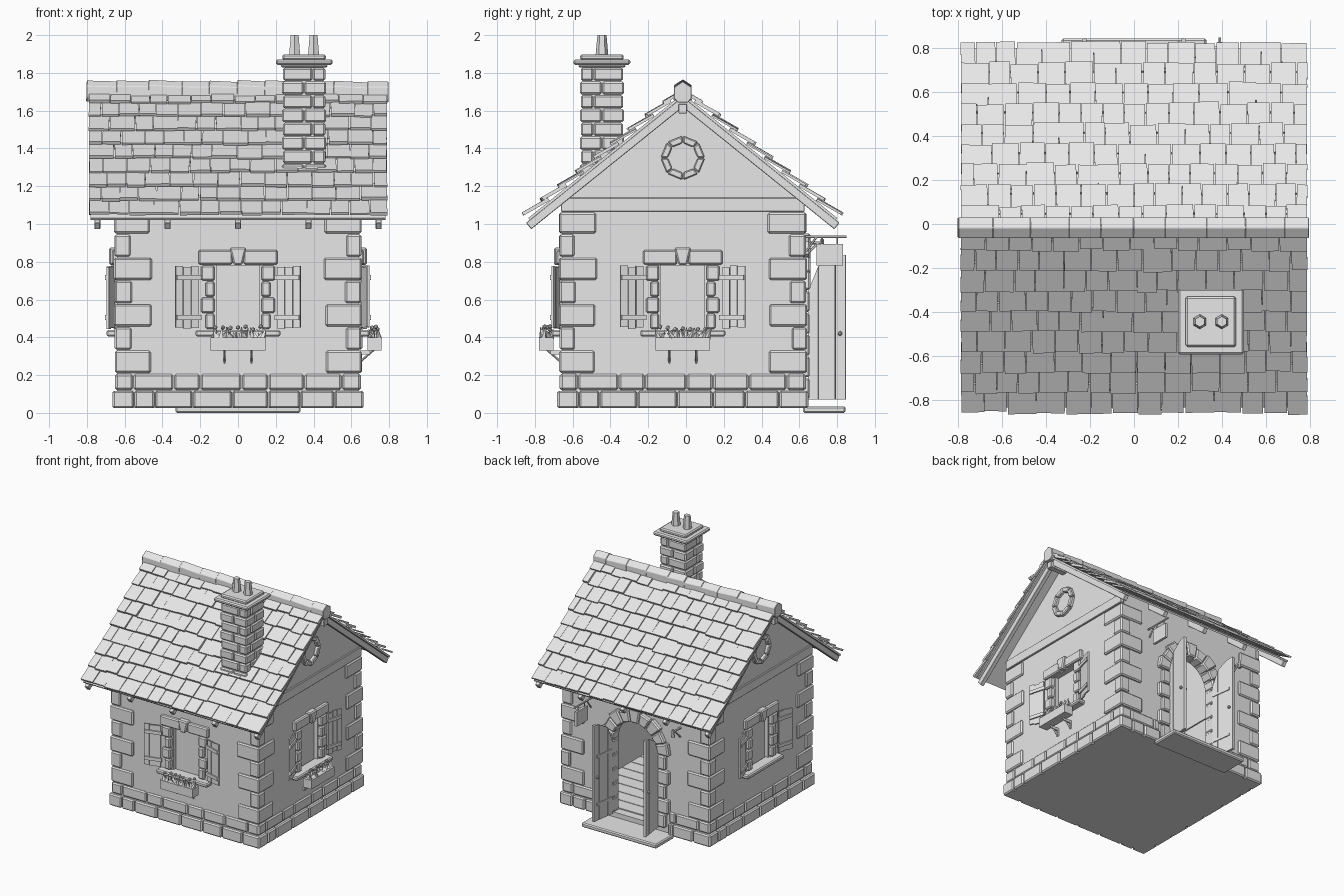
import bpy, bmesh, math, random
from mathutils import Matrix, Vector

if "Cube" in bpy.data.objects:
    bpy.data.objects.remove(bpy.data.objects["Cube"])

random.seed(4)
YC = -0.017                      # centre of the house in y
W = 0.64                         # half width of the walls
SL = math.atan(0.805)            # roof slope
T, R = Matrix.Translation, Matrix.Rotation
rnd = random.uniform

mat = bpy.data.materials.new("pale_grey")
mat.diffuse_color = (0.8, 0.8, 0.8, 1)
mat.use_nodes = True
mat.node_tree.nodes["Principled BSDF"].inputs["Base Color"].default_value = mat.diffuse_color

# wall frames: local -y points out of the wall (0 front, 1 right, 2 back, 3 left)
F = [T((0, YC, 0)) @ R(k * math.pi / 2, 4, 'Z') for k in range(4)]


def box(bm, x0, x1, y0, y1, z0, z1, M=Matrix()):
    S = Matrix.Diagonal((abs(x1 - x0), abs(y1 - y0), abs(z1 - z0), 1))
    bmesh.ops.create_cube(bm, size=1, matrix=M @ T(((x0 + x1) / 2, (y0 + y1) / 2, (z0 + z1) / 2)) @ S)


def prism(bm, pts, y0, y1, M=Matrix()):
    """Outline in local x/z, extruded along local y."""
    a = [bm.verts.new(M @ Vector((x, y0, z))) for x, z in pts]
    b = [bm.verts.new(M @ Vector((x, y1, z))) for x, z in pts]
    bm.faces.new(a)
    bm.faces.new(b[::-1])
    for i in range(len(pts)):
        j = (i + 1) % len(pts)
        bm.faces.new((a[j], a[i], b[i], b[j]))


def rod(bm, p, q, r, M=Matrix(), r2=None, n=6):
    p, q = Vector(p), Vector(q)
    rot = (q - p).to_track_quat('Z', 'Y').to_matrix().to_4x4()
    bmesh.ops.create_cone(bm, cap_ends=True, segments=n, radius1=r, radius2=r if r2 is None else r2,
                          depth=(q - p).length, matrix=M @ T((p + q) / 2) @ rot)


def make(name, bm, bevel=0):
    bmesh.ops.recalc_face_normals(bm, faces=bm.faces)
    me = bpy.data.meshes.new(name)
    bm.to_mesh(me)
    bm.free()
    me.materials.append(mat)
    ob = bpy.data.objects.new(name, me)
    bpy.context.collection.objects.link(ob)
    if bevel:
        m = ob.modifiers.new("bevel", 'BEVEL')
        m.width, m.segments = bevel, 1
    return ob


def wedge(a0, a1, r0, r1, cz):
    return [(r * math.cos(a), cz + r * math.sin(a)) for r, a in ((r0, a0), (r1, a0), (r1, a1), (r0, a1))]


# hollow walls with gables, door arch and window openings
def house_outline(t, z0):
    return [(-W + t, z0), (W - t, z0), (W - t, 1.16 - t), (0, 1.675 - 1.6 * t), (t - W, 1.16 - t)]

bm = bmesh.new(); prism(bm, house_outline(0, 0.025), -W, W, F[1])
walls = make("walls", bm)
bm = bmesh.new(); prism(bm, house_outline(0.06, 0.07), -W + 0.06, W - 0.06, F[1])
room = make("room_cutter", bm)
bm = bmesh.new()
for k in (0, 1, 3):
    box(bm, -0.13, 0.13, -0.72, -0.5, 0.43, 0.78, F[k])
arch = [(0.2 * math.cos(i * math.pi / 10), 0.65 + 0.2 * math.sin(i * math.pi / 10)) for i in range(11)]
prism(bm, [(-0.2, 0.07), (0.2, 0.07)] + arch, -0.75, -0.5, F[2])
holes = make("openings_cutter", bm)
for c in (room, holes):
    m = walls.modifiers.new("cut", 'BOOLEAN')
    m.object, m.operation, m.solver = c, 'DIFFERENCE', 'EXACT'
    c.hide_render = True
    c.hide_set(True)

# floor planks and doorstep
bm = bmesh.new()
for i in range(10):
    y = YC - 0.58 + i * 0.116
    box(bm, -0.58, 0.58, y, y + 0.11, 0.065, 0.078)
make("floor_planks", bm)
bm = bmesh.new(); box(bm, -0.33, 0.33, 0.62, 0.845, 0, 0.035)
make("doorstep", bm, 0.008)

# base stones in two courses
bm = bmesh.new()
courses = (([-.665, -.55, -.44, -.24, -.03, .16, .33, .51, .665], .025, .117, .665),
           ([-.65, -.555, -.34, -.2, .02, .16, .35, .55, .65], .122, .205, .652))
for k in range(4):
    for cuts, z0, z1, d in courses:
        for a, b in zip(cuts, cuts[1:]):
            if k == 2:
                if a < -0.29: b = min(b, -0.29)
                elif b > 0.29: a = max(a, 0.29)
                else: continue
            box(bm, a + .003, b - .003, -d, -0.6, z0, z1, F[k])
make("base_stones", bm, 0.009)

# corner stones, long and short in turn
bm = bmesh.new()
for i in range(7):
    z0 = 0.212 + i * 0.123
    for sx in (-1, 1):
        for sy in (-1, 1):
            w = (0.195 if i % 2 == 0 else 0.085) + rnd(-.008, .008)
            d = 0.655 + rnd(-.004, .004)
            z1 = min(z0 + 0.117, 1.06)
            box(bm, sx * (d - w), sx * d, sy * 0.6, sy * d, z0, z1, F[0])
            box(bm, sx * 0.6, sx * d, sy * (d - w), sy * d, z0, z1, F[0])
make("corner_stones", bm, 0.009)

# gable beams and round stone rings
bm = bmesh.new()
for k in (1, 3):
    box(bm, -0.645, 0.645, -0.653, -0.62, 1.065, 1.14, F[k])
make("gable_beams", bm, 0.004)
bm = bmesh.new()
for k in (1, 3):
    for i in range(8):
        a = (i + 0.5) * math.pi / 4
        prism(bm, wedge(a - .37, a + .37, .078, .117, 1.35), -0.665, -0.62, F[k])
make("gable_rings", bm, 0.006)

# windows: stones, pane, sill, shutters, planters
st, pane, shut, pl, leaf = (bmesh.new() for _ in range(5))
for k in (0, 1, 3):
    M = F[k]
    for s in (-1, 1):
        for i in range(4):
            w = 0.195 if i % 2 else 0.172
            box(st, s * 0.125, s * w, -0.665, -0.59, .445 + i * .085, .525 + i * .085, M)
        box(st, s * 0.03, s * 0.21, -0.668, -0.6, 0.785, 0.862, M)
        # shutter leaf, standing a little off the wall
        H = M @ T((s * 0.21, -0.65, 0)) @ R(-s * 0.27, 4, 'Z')
        for i in range(3):
            j = rnd(-.006, .006)
            box(shut, s * (.043 * i + .001), s * (.043 * i + .041), -.012, 0, .45 + j, .775 + j, H)
        for z in (.505, .717):
            box(shut, s * -.012, s * .122, -.022, -.01, z - .013, z + .013, H)
        box(pane, s * .115, s * .135, -.63, -.585, .435, .78, M)
    prism(st, [(-.022, .782), (.022, .782), (.045, .875), (-.045, .875)], -.682, -.6, M)
    box(st, -.225, .225, -.695, -.6, .405, .438, M)
    box(pane, -.14, .14, -.60, -.59, .425, .785, M)
    if k == 3:
        continue
    box(pl, -.145, .145, -.76, -.685, .33, .40, M)
    for s in (-1, 1):
        box(pl, s * .065, s * .077, -.70, -.63, .31, .33, M)
        rod(pl, (s * .071, -.64, .265), (s * .071, -.72, .335), .006, M, n=4)
        box(pl, s * .065, s * .077, -.65, -.635, .265, .33, M)
    for i in range(22):
        x, y = -.13 + .0124 * i, -.722 + rnd(-.025, .025)
        rod(leaf, (x, y, .395), (x + rnd(-.025, .025), y + rnd(-.015, .015), rnd(.425, .455)), .016, M, .002, 4)
    for i in range(7):
        bmesh.ops.create_icosphere(leaf, subdivisions=1, radius=.013,
                                   matrix=M @ T((-.12 + .04 * i, -.722 + rnd(-.02, .02), rnd(.44, .458))))
make("window_stones", st, 0.008)
make("window_panes", pane)
make("shutters", shut)
make("planter_boxes", pl)
make("planter_flowers", leaf)

# door surround: arch wedges and jamb stones
bm = bmesh.new()
for i in range(9):
    a = math.pi * (i + 0.5) / 9
    prism(bm, wedge(a - .168, a + .168, .195, .305 if i % 2 == 0 else .285, .65), -.675, -.58, F[2])
for s in (-1, 1):
    for i in range(5):
        box(bm, s * .195, s * (.30 if i % 2 else .27), -.672, -.58, .075 + i * .115, .183 + i * .115, F[2])
make("door_stones", bm, 0.009)

# double door, open outwards
bm = bmesh.new()
for s in (-1, 1):
    H = F[2] @ T((s * .2, -.665, 0)) @ R(s * math.radians(98), 4, 'Z')
    top = lambda u: .645 + math.sqrt(max(0, .04 - (.2 - u) ** 2)) * .95
    for u0, u1 in ((0, .053), (.056, .143), (.146, .2)):
        prism(bm, [(-s * u0, .07), (-s * u1, .07), (-s * u1, top(u1)), (-s * u0, top(u0))], -.01, .01, H)
    for z in (.2, .58):
        box(bm, -s * .01, -s * .17, .008, .016, z - .01, z + .01, H)
    for y in (-.02, .02):
        bmesh.ops.create_icosphere(bm, subdivisions=1, radius=.013, matrix=H @ T((-s * .172, y, .42)))
make("door_leaves", bm)

# hanging sign and lamp bracket beside the door
bm = bmesh.new()
box(bm, .38, .40, .69, .83, .78, .895)
for y in (.72, .80):
    rod(bm, (.39, y, .89), (.39, y, .93), .004)
rod(bm, (.39, .62, .932), (.39, .85, .932), .007)
rod(bm, (.39, .64, .86), (.39, .69, .93), .006)
make("hanging_sign", bm)
bm = bmesh.new()
rod(bm, (-.39, .62, .9), (-.39, .73, .9), .008)
rod(bm, (-.39, .63, .83), (-.39, .70, .9), .007)
rod(bm, (-.39, .72, .86), (-.39, .72, .92), .014, r2=.009)
make("lamp_bracket", bm)

# roof: boarding, rafters and ridge beam
slope = [F[k] @ T((0, 0, 1.69)) @ R(SL, 4, 'X') for k in (0, 2)]   # local -y runs down the slope
board, raft, tile = bmesh.new(), bmesh.new(), bmesh.new()
for S in slope:
    box(board, -.78, .78, -1.05, 0, -.014, 0, S)
    for i in range(5):
        x = -.745 + .3725 * i
        box(raft, x - .016, x + .016, -1.075, .02, -.056, -.012, S)
    # tiles: nine overlapping courses
    for row in range(9):
        low, x = 1.055 - .1185 * row, -.79
        first = True
        while x < .785:
            w = rnd(.09, .135) * (.55 if first and row % 2 else 1)
            first = False
            if .79 - (x + w) < .06: w = .79 - x
            l = min(.15, low + .01)
            M = S @ T((x + w / 2, l - low, .004)) @ R(-.16, 4, 'X') @ R(rnd(-.02, .02), 4, 'Z')
            h, j, t = w / 2 - .002, rnd(-.006, .008), rnd(.006, .016)
            box(tile, -h, h, -l - j, 0, -.003, t, M)
            x += w
box(raft, -.785, .785, YC - .022, YC + .022, 1.585, 1.635)
make("roof_boards", board)
make("rafters", raft, 0.003)
make("roof_tiles", tile)

# ridge caps
bm = bmesh.new()
x = -.8
while x < .78:
    w = min(rnd(.14, .19), .795 - x)
    if .795 - x - w < .08: w = .795 - x
    M = F[1] @ T((0, -(x + w / 2), 1.708 + rnd(-.006, .004))) @ R(rnd(.01, .06), 4, 'X')
    prism(bm, [(-.028, -.062), (-.046, -.04), (-.046, .02), (0, .05), (.046, .02), (.046, -.04), (.028, -.062)],
          -w / 2 - .002, w / 2 + .002, M)
    x += w
make("ridge_caps", bm, 0.003)

# chimney: bricks, cap, two pots
C = T((.35, -.445, 0))
bm = bmesh.new()
for i in range(9):
    z0 = 1.175 + i * .073
    r, s = (.117, 0) if i % 2 else (.112, .045)
    for a, b in ((-r, s - .002), (s + .002, r)):
        for c, d in ((-r, -s - .002), (-s + .002, r)):
            box(bm, a, b, c, d, z0, z0 + .068, C)
make("chimney_bricks", bm, 0.009)
bm = bmesh.new()
box(bm, -.102, .102, -.102, .102, 1.18, 1.84, C)
make("chimney_core", bm)
bm = bmesh.new()
for r, z0, z1 in ((.125, 1.828, 1.845), (.15, 1.843, 1.872), (.115, 1.868, 1.898)):
    box(bm, -r, r, -r, r, z0, z1, C)
make("chimney_cap", bm, 0.01)
bm = bmesh.new()
for s in (-1, 1):
    rod(bm, (s * .05, 0, 1.89), (s * .05, 0, 2.0), .034, C, .024)
make("chimney_pots", bm)
